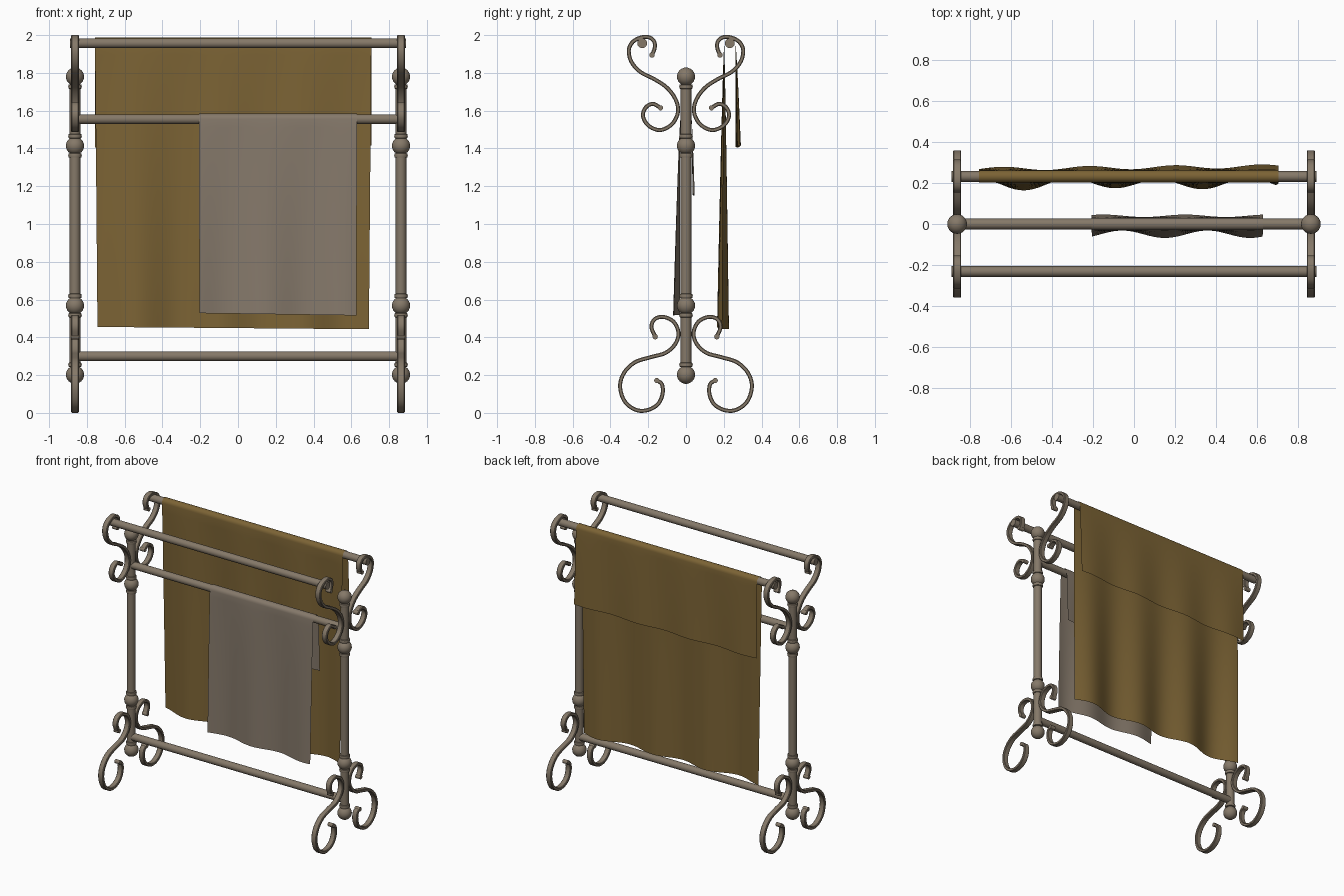
import bpy, bmesh, math
from mathutils import Vector

if "Cube" in bpy.data.objects:
    bpy.data.objects.remove(bpy.data.objects["Cube"])

def material(name, col):
    m = bpy.data.materials.new(name)
    m.diffuse_color = (*col, 1)
    m.use_nodes = True
    m.node_tree.nodes["Principled BSDF"].inputs["Base Color"].default_value = m.diffuse_color
    return m

METAL = material("taupe metal", (0.235, 0.19, 0.14))
BROWN = material("ochre brown cloth", (0.20, 0.125, 0.035))
GREY = material("warm grey cloth", (0.235, 0.19, 0.145))

def finish(name, bm, mat, angle=40, recalc=True):
    if recalc:
        bmesh.ops.recalc_face_normals(bm, faces=bm.faces[:])
    me = bpy.data.meshes.new(name)
    bm.to_mesh(me)
    bm.free()
    me.materials.append(mat)
    ob = bpy.data.objects.new(name, me)
    bpy.context.collection.objects.link(ob)
    bpy.ops.object.select_all(action='DESELECT')
    ob.select_set(True)
    bpy.context.view_layer.objects.active = ob
    bpy.ops.object.shade_smooth_by_angle(angle=math.radians(angle))
    return ob

def skin(bm, rings):
    # joins rings of points into a capped tube
    vs = [[bm.verts.new(p) for p in r] for r in rings]
    n = len(vs[0])
    for a, b in zip(vs, vs[1:]):
        for i in range(n):
            j = (i + 1) % n
            bm.faces.new((a[i], a[j], b[j], b[i]))
    bm.faces.new(vs[0])
    bm.faces.new(vs[-1])

def rod(bm, y, z, r, x0, x1, n=24):
    skin(bm, [[(x, y + r * math.cos(t * math.tau / n), z + r * math.sin(t * math.tau / n))
               for t in range(n)] for x in (x0, x1)])

# turned posts with balls and collars
def ball(z, r=0.048):
    return [(r * math.sin(math.pi * k / 12), z - r * math.cos(math.pi * k / 12)) for k in range(2, 11)]

def collar(z):
    return [(0.028, z - 0.012), (0.034, z - 0.010), (0.036, z), (0.034, z + 0.010), (0.028, z + 0.012)]

profile = ([(0.008, 0.154)] + ball(0.202) + collar(0.255) + collar(0.517) + ball(0.568) + collar(0.619)
           + collar(1.363) + ball(1.414) + collar(1.465) + collar(1.727) + ball(1.78) + [(0.008, 1.828)])
for side, sx in (("left", -1), ("right", 1)):
    bm = bmesh.new()
    skin(bm, [[(sx * 0.863 + r * math.cos(t * math.tau / 24), r * math.sin(t * math.tau / 24), z)
               for t in range(24)] for r, z in profile])
    finish(side + "_post", bm, METAL)

# horizontal rails
for name, y, z, hx in (("top_front_rail", -0.232, 1.957, 0.89), ("top_back_rail", 0.232, 1.957, 0.89),
                       ("middle_rail", 0, 1.555, 0.86), ("bottom_rail", 0, 0.3, 0.86)):
    bm = bmesh.new()
    rod(bm, y, z, 0.026, -hx, hx)
    finish(name, bm, METAL)

# flat-bar scrolls: centre lines as (y, z) for the front half
UPPER = [(-.18, 1.895), (-.166, 1.93), (-.168, 1.965), (-.192, 1.987), (-.232, 1.989), (-.28, 1.966),
         (-.303, 1.92), (-.288, 1.857), (-.24, 1.804), (-.166, 1.766), (-.098, 1.719), (-.053, 1.655),
         (-.043, 1.59), (-.075, 1.528), (-.138, 1.497), (-.2, 1.522), (-.228, 1.573), (-.212, 1.618),
         (-.175, 1.636), (-.135, 1.615)]
LOWER = [(-.163, .403), (-.183, .455), (-.166, .496), (-.12, .508), (-.066, .483), (-.04, .425),
         (-.056, .366), (-.108, .318), (-.187, .295), (-.27, .268), (-.328, .212), (-.349, .14),
         (-.325, .062), (-.268, .017), (-.207, .014), (-.15, .045), (-.124, .1), (-.128, .152), (-.155, .172)]

def smooth_path(pts, steps=5):
    p = [Vector(q) for q in pts]
    p = [2 * p[0] - p[1]] + p + [2 * p[-1] - p[-2]]
    out = []
    for i in range(1, len(p) - 2):
        a, b, c, d = p[i - 1:i + 3]
        for k in range(steps):
            t = k / steps
            out.append(0.5 * (2 * b + (c - a) * t + (2 * a - 5 * b + 4 * c - d) * t * t
                              + (3 * b - a - 3 * c + d) * t ** 3))
    return out + [p[-2]]

def scroll(name, pts, sx, sy):
    path = smooth_path(pts)
    w, h, c = 0.02, 0.0105, 0.004
    sect = [(-w, -h + c), (-w + c, -h), (w - c, -h), (w, -h + c), (w, h - c), (w - c, h), (-w + c, h), (-w, h - c)]
    rings = []
    for i, q in enumerate(path):
        d = (path[min(i + 1, len(path) - 1)] - path[max(i - 1, 0)]).normalized()
        rings.append([(sx * 0.863 + u, sy * (q.x - d.y * v), q.y + d.x * v) for u, v in sect])
    bm = bmesh.new()
    skin(bm, rings)
    for q in (path[0], path[-1]):   # rounded tips
        rod(bm, sy * q.x, q.y, 0.014, sx * 0.863 - w, sx * 0.863 + w, 12)
    finish(name, bm, METAL)

for side, sx in (("left", -1), ("right", 1)):
    for end, sy in (("front", 1), ("back", -1)):
        scroll(f"{side}_{end}_top_scroll", UPPER, sx, sy)
        scroll(f"{side}_{end}_foot_scroll", LOWER, sx, sy)

# draped cloths: front drop, half turn over the rail, back drop
def drape(name, mat, x0, x1, y0, z0, zf, zb, front, back, taper):
    r, nx = 0.03, 72
    prof = [("f", 1 - k / 24) for k in range(24)] + [("a", k / 10) for k in range(11)] \
        + [("b", k / 16) for k in range(1, 17)]
    bm = bmesh.new()
    grid = []
    for kind, t in prof:
        row = []
        for i in range(nx + 1):
            s = i / nx
            x = x0 + (x1 - x0) * s
            if kind == "a":
                y, z = y0 - r * math.cos(math.pi * t), z0 + r * math.sin(math.pi * t)
            elif kind == "f":
                y, z = y0 - r + front(x) * t ** 0.8, z0 + (zf - 0.012 * s - z0) * t
                x += taper * t * (1 - 2 * s)
            else:
                y, z = y0 + r + back(x) * t ** 0.8, z0 + (zb + 0.01 * s - z0) * t
            row.append(bm.verts.new((x, y, z)))
        grid.append(row)
    for a, b in zip(grid, grid[1:]):
        for i in range(nx):
            bm.faces.new((a[i], a[i + 1], b[i + 1], b[i]))
    finish(name, bm, mat, 60, False)

drape("large_blanket", BROWN, -0.757, 0.706, 0.232, 1.957, 0.455, 1.405,
      lambda x: -0.006 - 0.026 * math.cos(math.tau * (x + 0.1) / 0.45) - 0.006 * math.sin(9 * x),
      lambda x: 0.014 + 0.009 * math.cos(math.tau * (x - 0.62) / 0.42) + 0.009 * x, 0.013)
drape("small_towel", GREY, -0.207, 0.63, 0, 1.555, 0.528, 1.15,
      lambda x: -0.02 - 0.018 * math.cos(math.tau * (x - 0.15) / 0.42),
      lambda x: 0.01 + 0.006 * math.cos(math.tau * (x - 0.25) / 0.4), 0.003)
